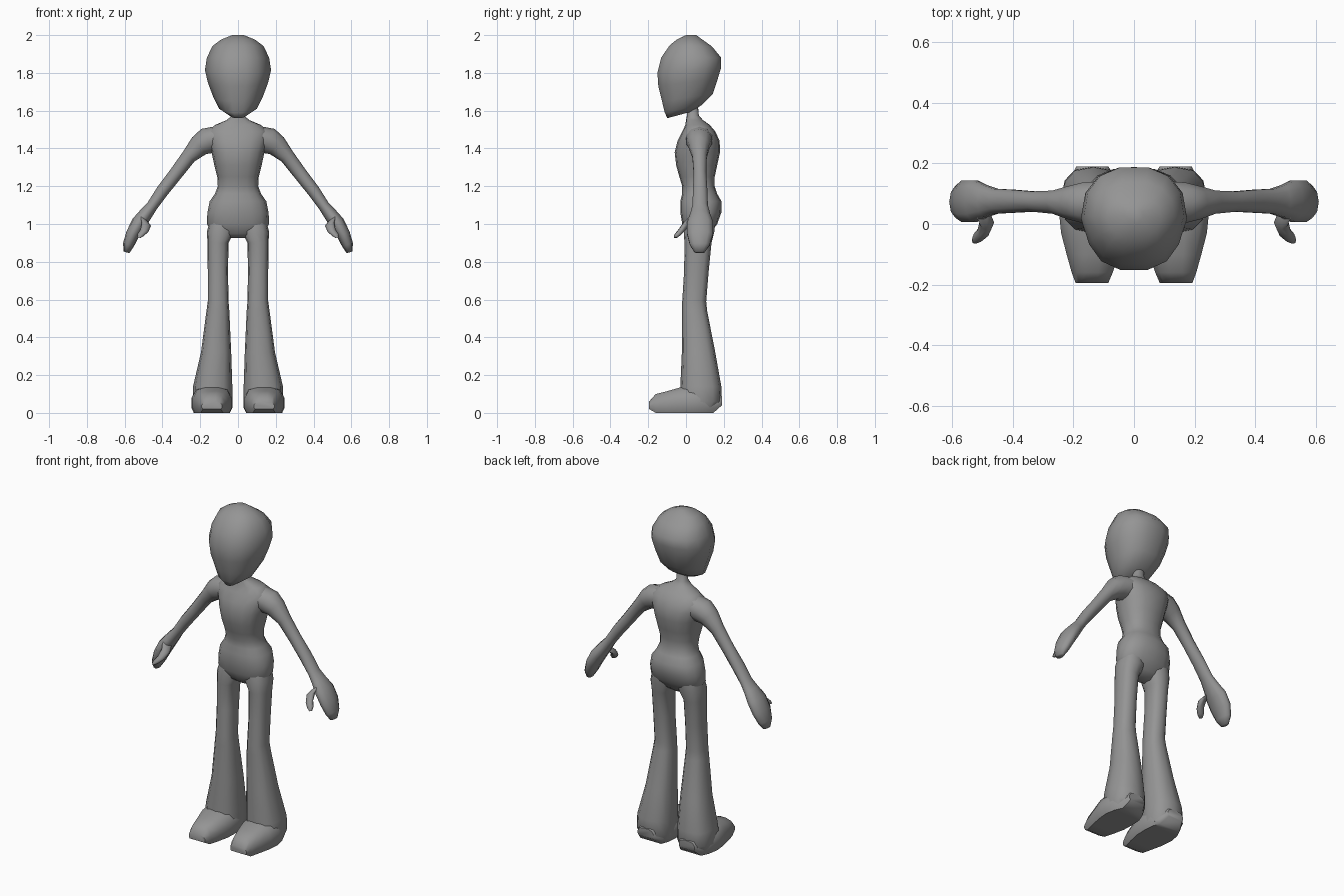
import bpy, bmesh, math
from mathutils import Vector

grey = bpy.data.materials.new("plain_grey")
grey.diffuse_color = (0.30, 0.30, 0.30, 1)


def loft(name, rings, mirror=False, angle=60):
    """Skin a list of equal-length point rings and cap both ends."""
    bm = bmesh.new()
    loops = [[bm.verts.new(p) for p in ring] for ring in rings]
    n = len(loops[0])
    for a, b in zip(loops, loops[1:]):
        for i in range(n):
            bm.faces.new((a[i], a[(i + 1) % n], b[(i + 1) % n], b[i]))
    bm.faces.new(loops[0][::-1])
    bm.faces.new(loops[-1])
    bmesh.ops.recalc_face_normals(bm, faces=bm.faces)
    me = bpy.data.meshes.new(name)
    bm.to_mesh(me)
    bm.free()
    me.materials.append(grey)
    ob = bpy.data.objects.new(name, me)
    bpy.context.collection.objects.link(ob)
    if mirror:
        ob.modifiers.new("mirror", 'MIRROR')
    bpy.context.view_layer.objects.active = ob
    ob.select_set(True)
    bpy.ops.object.shade_smooth_by_angle(angle=math.radians(angle))
    ob.select_set(False)
    return ob


def level_ring(x0, x1, front, back, n=12, power=0.85, nose=1.0):
    """Ring between x0 and x1; front and back are (y, z), so it may tilt.
    nose < 1 narrows the front half."""
    pts = []
    for i in range(n):
        a = 2 * math.pi * i / n
        c, s = math.cos(a), math.sin(a)
        u = math.copysign(abs(c) ** power, c)
        v = math.copysign(abs(s) ** power, s)
        if s < -0.1:
            u *= nose
        t = (v + 1) / 2
        pts.append(Vector(((x0 + x1) / 2 + u * (x1 - x0) / 2,
                           front[0] + (back[0] - front[0]) * t,
                           front[1] + (back[1] - front[1]) * t)))
    return pts


def limb_ring(x, y, z, thick, depth, slope, n=10):
    """Ring across a limb in the xz plane; slope is its downward angle in degrees."""
    a = math.radians(slope)
    across = Vector((math.sin(a), 0, math.cos(a)))
    return [Vector((x, y, z)) + across * thick * math.cos(2 * math.pi * i / n)
            + Vector((0, depth * math.sin(2 * math.pi * i / n), 0)) for i in range(n)]


# Head: tilted rings from chin to crown (half width, front yz, back yz)
head = [
    (0.045, (-0.10, 1.56), (0.03, 1.595)),
    (0.10, (-0.115, 1.59), (0.085, 1.63)),
    (0.13, (-0.13, 1.65), (0.145, 1.69)),
    (0.16, (-0.15, 1.73), (0.172, 1.77)),
    (0.175, (-0.155, 1.80), (0.19, 1.83)),
    (0.165, (-0.135, 1.88), (0.19, 1.88)),
    (0.135, (-0.09, 1.945), (0.14, 1.94)),
    (0.09, (-0.05, 1.977), (0.09, 1.975)),
    (0.03, (0.00, 2.0), (0.055, 2.0)),
]
loft("head", [level_ring(-w, w, f, b, 14, 0.85, 0.92) for w, f, b in head], angle=80)

# Neck and torso: z, half width, front y, back y
torso = [
    (0.925, 0.05, 0.03, 0.10), (0.95, 0.13, 0.0, 0.13), (1.0, 0.165, -0.02, 0.165),
    (1.06, 0.162, -0.03, 0.187), (1.12, 0.15, -0.03, 0.188), (1.16, 0.122, -0.02, 0.165),
    (1.20, 0.107, -0.02, 0.152), (1.25, 0.11, -0.035, 0.152), (1.31, 0.125, -0.052, 0.165),
    (1.38, 0.14, -0.06, 0.18), (1.44, 0.16, -0.045, 0.178), (1.49, 0.165, -0.02, 0.155),
    (1.525, 0.12, -0.003, 0.125), (1.55, 0.06, 0.0, 0.09), (1.575, 0.032, 0.005, 0.068),
    (1.66, 0.03, 0.0, 0.06),
]
loft("torso", [level_ring(-w, w, (f, z), (b, z), 16) for z, w, f, b in torso], angle=80)

# Flared legs: z, inner x, outer x, front y, back y
legs = [
    (1.02, 0.02, 0.15, 0.0, 0.15), (0.96, 0.02, 0.164, -0.012, 0.15),
    (0.90, 0.05, 0.162, -0.008, 0.135), (0.75, 0.053, 0.16, -0.01, 0.12),
    (0.59, 0.05, 0.16, -0.02, 0.107), (0.54, 0.046, 0.167, -0.02, 0.112),
    (0.32, 0.036, 0.196, -0.022, 0.155), (0.14, 0.03, 0.238, -0.03, 0.187),
    (0.06, 0.03, 0.24, -0.03, 0.19), (0.02, 0.035, 0.23, -0.03, 0.165),
]
loft("leg", [level_ring(i, o, (f, z), (b, z), 12, 0.8) for z, i, o, f, b in legs], True)


# Feet: cross-sections from toe to heel (y, inner x, outer x, top z)
def foot_ring(y, x0, x1, top, low=0.0):
    dx, h = (x1 - x0), top - low
    prof = [(0.06, 0), (0.94, 0), (1, 0.2), (1, 0.55), (0.88, 0.9), (0.65, 1),
            (0.35, 1), (0.12, 0.9), (0, 0.55), (0, 0.2)]
    return [Vector((x0 + u * dx, y, low + v * h)) for u, v in prof]


feet = [(-0.195, 0.085, 0.192, 0.06, 0.02), (-0.16, 0.07, 0.205, 0.10),
        (-0.10, 0.05, 0.222, 0.115), (-0.03, 0.033, 0.24, 0.135),
        (0.04, 0.03, 0.247, 0.14), (0.10, 0.035, 0.235, 0.13),
        (0.145, 0.055, 0.212, 0.12), (0.19, 0.085, 0.19, 0.09, 0.04)]
loft("foot", [foot_ring(*f) for f in feet], True, 50)

# Arms tapering from shoulder into a flat mitten hand
arm = [
    (0.10, 0.07, 1.455, 0.065, 0.075, 15), (0.16, 0.07, 1.44, 0.072, 0.07, 28),
    (0.205, 0.07, 1.415, 0.058, 0.058, 40), (0.26, 0.072, 1.358, 0.040, 0.04, 48),
    (0.33, 0.074, 1.265, 0.036, 0.035, 53), (0.40, 0.075, 1.175, 0.034, 0.04, 53),
    (0.455, 0.075, 1.095, 0.030, 0.043, 52), (0.49, 0.075, 1.05, 0.036, 0.055, 50),
    (0.525, 0.075, 1.005, 0.040, 0.072, 55), (0.558, 0.075, 0.945, 0.036, 0.072, 64),
    (0.58, 0.073, 0.89, 0.030, 0.055, 72), (0.59, 0.072, 0.85, 0.016, 0.028, 75),
]
loft("arm_and_hand", [limb_ring(*r) for r in arm], True, 80)

# Thumbs
thumb = [(0.50, 0.04, 1.03, 0.028, 0.03, 55), (0.485, 0.005, 1.0, 0.026, 0.024, 70),
         (0.495, -0.025, 0.965, 0.022, 0.02, 75), (0.515, -0.045, 0.942, 0.018, 0.018, 75),
         (0.525, -0.055, 0.928, 0.009, 0.01, 75)]
loft("thumb", [limb_ring(*r, n=8) for r in thumb], True, 80)
